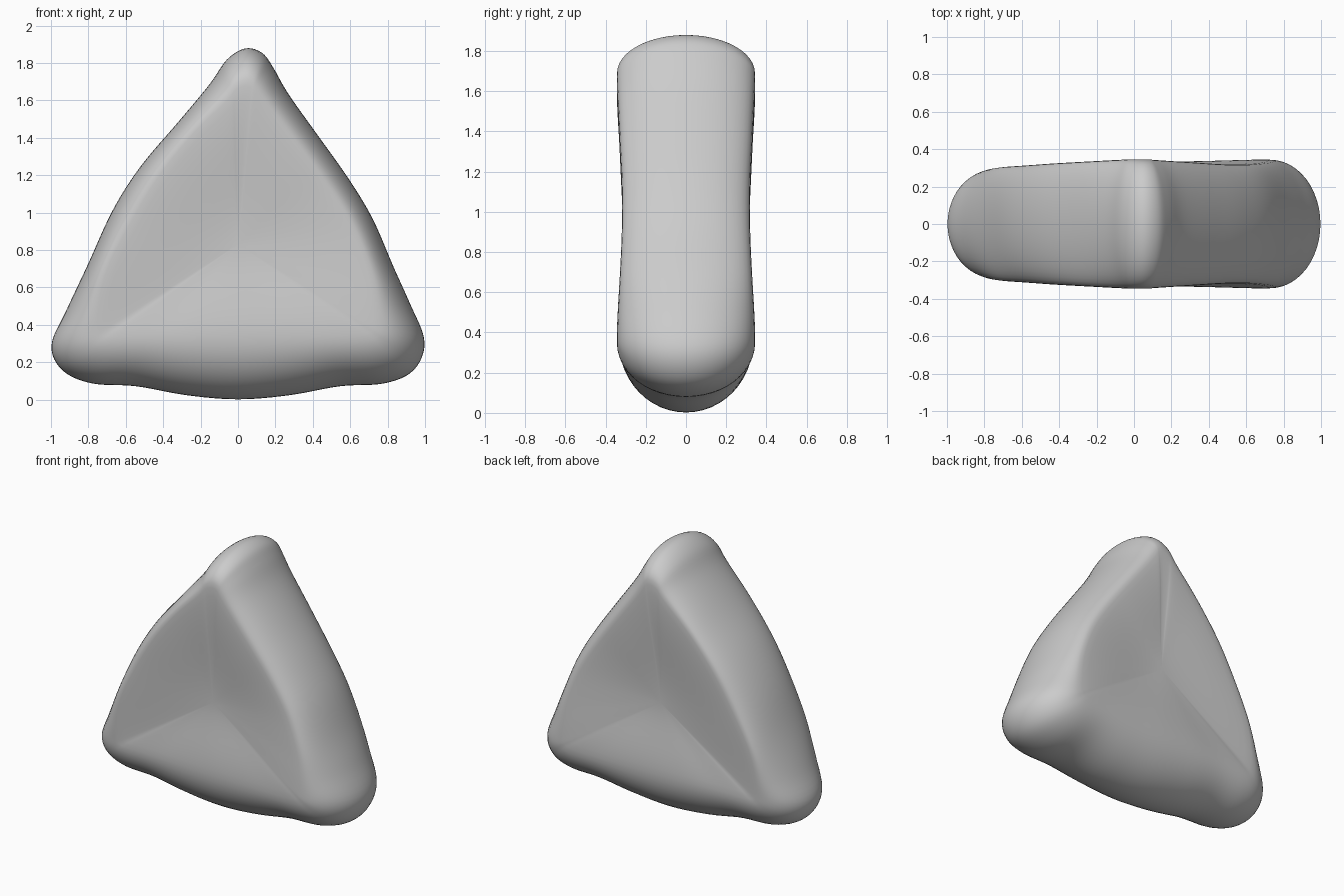
import bpy, bmesh, math
from mathutils import Vector

if "Cube" in bpy.data.objects:
    bpy.data.objects.remove(bpy.data.objects["Cube"])

# Control points: outer x, z | face ridge x, z | half thickness at the ridge
CONTROL = [
    (0.04, 1.88, 0.04, 1.69, 0.345), (0.13, 1.855, 0.07, 1.68, 0.345),
    (0.19, 1.775, 0.09, 1.65, 0.345), (0.27, 1.635, 0.16, 1.55, 0.34),
    (0.43, 1.41, 0.32, 1.34, 0.33), (0.59, 1.185, 0.48, 1.12, 0.32),
    (0.72, 0.97, 0.61, 0.91, 0.32), (0.83, 0.715, 0.70, 0.68, 0.33),
    (0.92, 0.515, 0.73, 0.50, 0.34), (1.0, 0.31, 0.73, 0.385, 0.345),
    (0.94, 0.155, 0.71, 0.36, 0.345), (0.78, 0.085, 0.66, 0.345, 0.345),
    (0.55, 0.072, 0.48, 0.34, 0.34), (0.28, 0.023, 0.25, 0.34, 0.335),
    (0.0, 0.0, 0.0, 0.34, 0.33), (-0.28, 0.023, -0.25, 0.34, 0.32),
    (-0.55, 0.072, -0.48, 0.34, 0.305), (-0.78, 0.085, -0.67, 0.335, 0.295),
    (-0.94, 0.155, -0.73, 0.34, 0.29), (-1.0, 0.29, -0.75, 0.37, 0.29),
    (-0.92, 0.475, -0.76, 0.48, 0.295), (-0.80, 0.73, -0.71, 0.70, 0.305),
    (-0.67, 1.015, -0.57, 0.97, 0.315), (-0.52, 1.25, -0.43, 1.20, 0.325),
    (-0.32, 1.485, -0.25, 1.425, 0.335), (-0.15, 1.69, -0.06, 1.61, 0.345),
    (-0.06, 1.82, -0.01, 1.67, 0.345),
]
STEPS, ARC, RINGS = 6, 24, 12
CENTRE = (0.0, 0.83)
CENTRE_HALF = 0.285


def smooth_loop(points, steps):
    """Closed Catmull-Rom interpolation of tuples of any length."""
    n, out = len(points), []
    for i in range(n):
        a, b, c, d = (points[(i + k) % n] for k in (-1, 0, 1, 2))
        for s in range(steps):
            t = s / steps
            out.append([0.5 * (2 * q + (r - p) * t + (2 * p - 5 * q + 4 * r - w) * t * t
                               + (3 * q - p - 3 * r + w) * t ** 3)
                        for p, q, r, w in zip(a, b, c, d)])
    return out


loop = smooth_loop(CONTROL, STEPS)
bm = bmesh.new()
rings = []


def dish(side, s):
    """Ring on the slightly hollow front or back face."""
    k = s * s * (3 - 2 * s)
    return [bm.verts.new((CENTRE[0] + (rx - CENTRE[0]) * s,
                          side * (CENTRE_HALF + (h - CENTRE_HALF) * k),
                          CENTRE[1] + (rz - CENTRE[1]) * s))
            for x, z, rx, rz, h in loop]


# Front face rings, rounded rim, then back face rings
for i in range(1, RINGS):
    rings.append(dish(-1, i / RINGS))
for i in range(ARC + 1):
    a = -math.pi / 2 + math.pi * i / ARC
    rings.append([bm.verts.new((rx + (x - rx) * math.cos(a), h * math.sin(a),
                                rz + (z - rz) * math.cos(a)))
                  for x, z, rx, rz, h in loop])
for i in range(RINGS - 1, 0, -1):
    rings.append(dish(1, i / RINGS))

n = len(loop)
for r0, r1 in zip(rings, rings[1:]):
    for j in range(n):
        bm.faces.new((r0[j], r0[(j + 1) % n], r1[(j + 1) % n], r1[j]))
for ring, side in ((rings[0], -1), (rings[-1], 1)):
    mid = bm.verts.new((CENTRE[0], side * CENTRE_HALF, CENTRE[1]))
    for j in range(n):
        bm.faces.new((ring[j], ring[(j + 1) % n], mid))

# Soften the ridges a little
for _ in range(3):
    bmesh.ops.smooth_vert(bm, verts=bm.verts, factor=0.4,
                          use_axis_x=True, use_axis_y=True, use_axis_z=True)
bmesh.ops.recalc_face_normals(bm, faces=bm.faces)
for f in bm.faces:
    f.smooth = True

mesh = bpy.data.meshes.new("rounded_triangle")
bm.to_mesh(mesh)
bm.free()
body = bpy.data.objects.new("rounded_triangle", mesh)
bpy.context.collection.objects.link(body)

grey = bpy.data.materials.new("light grey")
grey.diffuse_color = (0.6, 0.6, 0.6, 1)
grey.use_nodes = True
grey.node_tree.nodes["Principled BSDF"].inputs["Base Color"].default_value = grey.diffuse_color
mesh.materials.append(grey)
